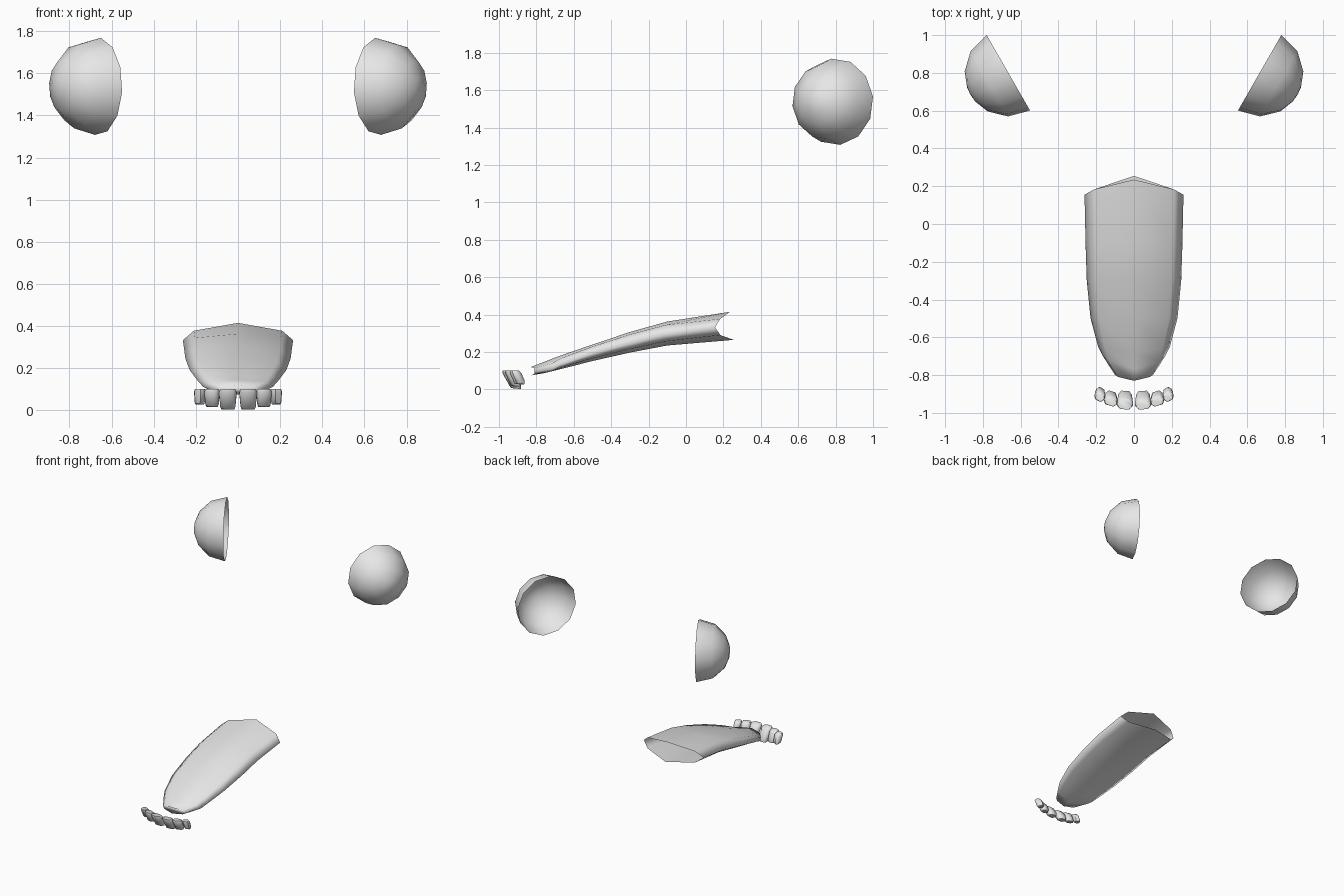
import bpy, bmesh, math
from mathutils import Vector, Matrix

if "Cube" in bpy.data.objects:
    bpy.data.objects.remove(bpy.data.objects["Cube"])

grey = bpy.data.materials.new("light_grey")
grey.diffuse_color = (0.8, 0.8, 0.8, 1)
grey.use_nodes = True
grey.node_tree.nodes["Principled BSDF"].inputs["Base Color"].default_value = grey.diffuse_color


def loft(name, rings, cap_start=False, cap_end=False, flip=False):
    """Skin a list of closed rings with quads; one-point rings become poles."""
    bm = bmesh.new()
    vr = [[bm.verts.new(p) for p in ring] for ring in rings]
    for a, b in zip(vr, vr[1:]):
        n = len(a)
        for i in range(n):
            j = (i + 1) % n
            if len(b) == 1:
                bm.faces.new((a[i], a[j], b[0]))
            else:
                bm.faces.new((a[i], a[j], b[j], b[i]))
    if cap_start:
        bm.faces.new(vr[0][::-1])
    if cap_end:
        bm.faces.new(vr[-1])
    if flip:
        bmesh.ops.reverse_faces(bm, faces=bm.faces[:])
    me = bpy.data.meshes.new(name)
    bm.to_mesh(me)
    bm.free()
    me.materials.append(grey)
    ob = bpy.data.objects.new(name, me)
    bpy.context.collection.objects.link(ob)
    for p in me.polygons:
        p.use_smooth = True
    return ob


# Eyes: open half spheres turned outward and forward
R = 0.232
center = Vector((0.665, 0.80, 1.538))
out = Vector((0.87, -0.5, 0)).normalized()
along = Vector((0.5, 0.87, 0)).normalized()
up = Vector((0, 0, 1))
for side, name in ((1, "right_eye"), (-1, "left_eye")):
    rings = []
    for lat in (0, 30, 58, 79):
        la = math.radians(lat)
        ring = []
        for k in range(12):
            a = math.radians(30 * k - 7)
            p = center + out * R * math.sin(la) \
                + (along * math.sin(a) + up * math.cos(a)) * R * math.cos(la)
            ring.append(Vector((p.x * side, p.y, p.z)))
        rings.append(ring)
    p = center + out * R
    rings.append([Vector((p.x * side, p.y, p.z))])
    loft(name, rings, flip=(side == 1))

# Tongue: y, half width, top z, bottom z, side setback, shoulder drop, bottom overhang
sections = [
    (0.235, 0.262, 0.415, 0.265, -0.08, 0.25, 0.02),
    (-0.10, 0.256, 0.363, 0.235, -0.02, 0.15, 0),
    (-0.30, 0.250, 0.307, 0.197, 0, 0.12, 0),
    (-0.50, 0.230, 0.240, 0.152, 0, 0.12, 0),
    (-0.68, 0.190, 0.178, 0.106, 0.03, 0.12, 0),
    (-0.77, 0.165, 0.143, 0.085, 0.07, 0.12, 0),
    (-0.83, 0.100, 0.120, 0.075, 0.03, 0.12, 0),
]
rings = []
for y, w, zt, zb, back, drop, over in sections:
    h = zt - zb
    half = [(0, zt, 0), (0.8, zt - drop * h, 0), (1, zb + 0.45 * h, 0),
            (0.8, zb + 0.17 * h, 0), (0, zb, over)]
    pts = half + [(-x, z, o) for x, z, o in half[3:0:-1]]
    rings.append([Vector((x * w, y + back * x * x + o, z)) for x, z, o in pts])
tongue = loft("tongue", rings, cap_end=True, flip=False)

# Teeth: x, top y, bottom y, bottom z, half width, half depth, yaw
teeth = [
    ("inner", 0.048, -0.960, -0.903, 0.004, 0.042, 0.031, 0.06),
    ("middle", 0.123, -0.942, -0.905, 0.016, 0.036, 0.028, 0.30),
    ("outer", 0.181, -0.918, -0.885, 0.028, 0.027, 0.027, 0.50),
]
outline = [(-1, -0.35), (-0.6, -0.9), (0.6, -0.9), (1, -0.35),
           (1, 0.35), (0.6, 1), (-0.6, 1), (-1, 0.35)]
for side, label in ((1, "right"), (-1, "left")):
    for part, x, yt, yb, zb, w, d, yaw in teeth:
        rot = Matrix.Rotation(yaw, 3, 'Z')
        rings = []
        # heights along the tooth: fraction, width scale, depth scale
        for t, sw, sd in ((0, 0.72, 0.6), (0.15, 0.85, 0.9), (0.85, 1, 1), (1, 0.85, 0.75)):
            ring = []
            for u, v in outline:
                o = rot @ Vector((u * w * sw, v * d * sd, 0))
                z = zb + (0.1 - zb) * t
                z += -0.25 * (v * d * sd) * (1 - t) * 0.2 + v * d * 0.35 * (0 < t < 0.5)
                ring.append(Vector(((x + o.x) * side, yb + (yt - yb) * t + o.y, z)))
            rings.append(ring)
        loft(f"{label}_{part}_tooth", rings, True, True, flip=(side == -1))

# Crisp edges on the teeth, consistent outward faces on the closed parts
bpy.ops.object.select_all(action='DESELECT')
for ob in bpy.context.scene.objects:
    if ob.name.endswith("eye"):
        continue
    bm = bmesh.new()
    bm.from_mesh(ob.data)
    bmesh.ops.recalc_face_normals(bm, faces=bm.faces[:])
    bm.to_mesh(ob.data)
    bm.free()
    if ob.name.endswith("tooth"):
        ob.select_set(True)
        bpy.context.view_layer.objects.active = ob
bpy.ops.object.shade_smooth_by_angle(angle=math.radians(50))
